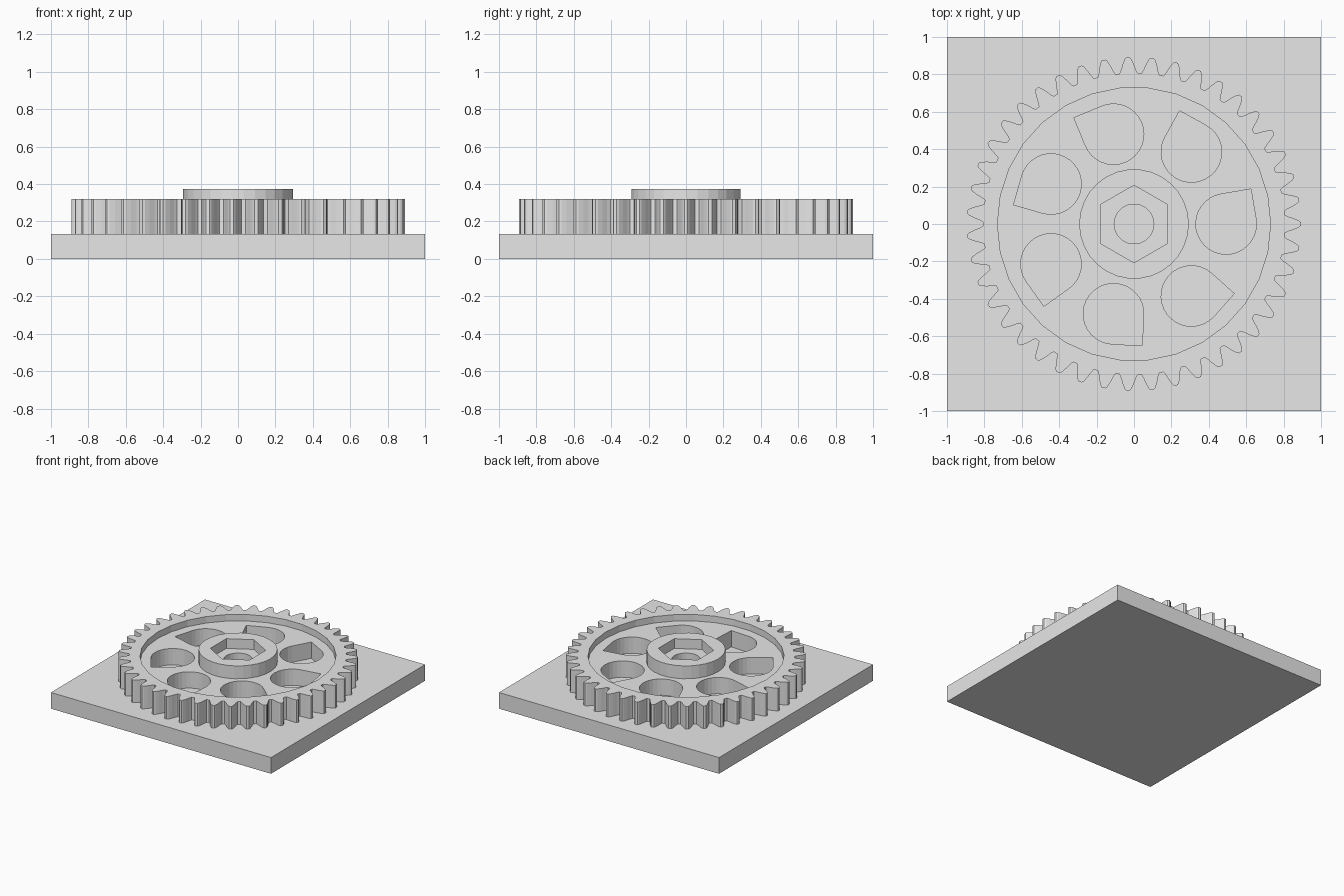
import bpy
import bmesh
from math import cos, sin, pi, radians, sqrt

if "Cube" in bpy.data.objects:
    bpy.data.objects.remove(bpy.data.objects["Cube"], do_unlink=True)

# One plain grey for everything
GREY = (0.8, 0.8, 0.8, 1.0)
grey = bpy.data.materials.new("plain grey")
grey.use_nodes = True
grey.diffuse_color = GREY
grey.node_tree.nodes["Principled BSDF"].inputs["Base Color"].default_value = GREY

PLATE_TOP, WEB_TOP, HEX_FLOOR, GEAR_TOP, HUB_TOP = 0.133, 0.267, 0.293, 0.32, 0.373
TEETH, HOLES = 43, 7


def polar(r, a, cx=0.0, cy=0.0):
    return cx + r * cos(a), cy + r * sin(a)


def circle(r, sides=30, start=0.0):
    return [polar(r, start + 2 * pi * i / sides) for i in range(sides)]


def prism(name, outline, bottom, top):
    """Closed solid made by raising a flat counter-clockwise outline."""
    bm = bmesh.new()
    face = bm.faces.new([bm.verts.new((x, y, bottom)) for x, y in outline])
    raised = bmesh.ops.extrude_face_region(bm, geom=[face], use_keep_orig=True)
    for v in raised["geom"]:
        if isinstance(v, bmesh.types.BMVert):
            v.co.z = top
    bmesh.ops.recalc_face_normals(bm, faces=bm.faces)
    mesh = bpy.data.meshes.new(name)
    bm.to_mesh(mesh)
    bm.free()
    mesh.materials.append(grey)
    obj = bpy.data.objects.new(name, mesh)
    bpy.context.collection.objects.link(obj)
    return obj


def combine(target, tool, operation):
    """Apply a boolean and discard the tool object."""
    tool.hide_render = True
    mod = target.modifiers.new("combine", "BOOLEAN")
    mod.operation = operation
    mod.solver = "EXACT"
    mod.object = tool
    bpy.context.view_layer.objects.active = target
    bpy.ops.object.modifier_apply(modifier=mod.name)
    bpy.data.objects.remove(tool, do_unlink=True)


def gear_outline():
    # Half a tooth: (fraction of the pitch from the tooth centre, radius)
    half = [(0.07, 0.892), (0.14, 0.882), (0.24, 0.855), (0.33, 0.825), (0.41, 0.807)]
    tooth = [(-f, r) for f, r in reversed(half)] + half
    pitch = 2 * pi / TEETH
    return [polar(r, (i + f) * pitch) for i in range(TEETH) for f, r in tooth]


def teardrop(turn):
    # Round hole with a square-cornered point
    r, lean, steps = 0.162, radians(54.7), 24
    cx, cy = polar(0.4925, turn)
    tip = turn + lean
    arc = [polar(r, tip + pi / 4 + 1.5 * pi * i / steps, cx, cy) for i in range(steps + 1)]
    return arc + [polar(r * sqrt(2), tip, cx, cy)]


# Square base plate
prism("base_plate", [(-1, -1), (1, -1), (1, 1), (-1, 1)], 0, PLATE_TOP)

# Toothed wheel with a sunken web and a raised hub
gear = prism("gear_wheel", gear_outline(), PLATE_TOP, GEAR_TOP)
combine(gear, prism("recess_cutter", circle(0.73), WEB_TOP, 0.6), "DIFFERENCE")
combine(gear, prism("hub", circle(0.293), 0.2, HUB_TOP), "UNION")

# Ring of lightening holes
for k in range(HOLES):
    cutter = prism("hole_cutter", teardrop(2 * pi * k / HOLES), 0.05, 0.6)
    combine(gear, cutter, "DIFFERENCE")

# Hexagonal pocket and central bore
combine(gear, prism("hex_cutter", circle(0.207, 6, pi / 2), HEX_FLOOR, 0.6), "DIFFERENCE")
combine(gear, prism("bore_cutter", circle(0.106), 0.05, 0.6), "DIFFERENCE")
